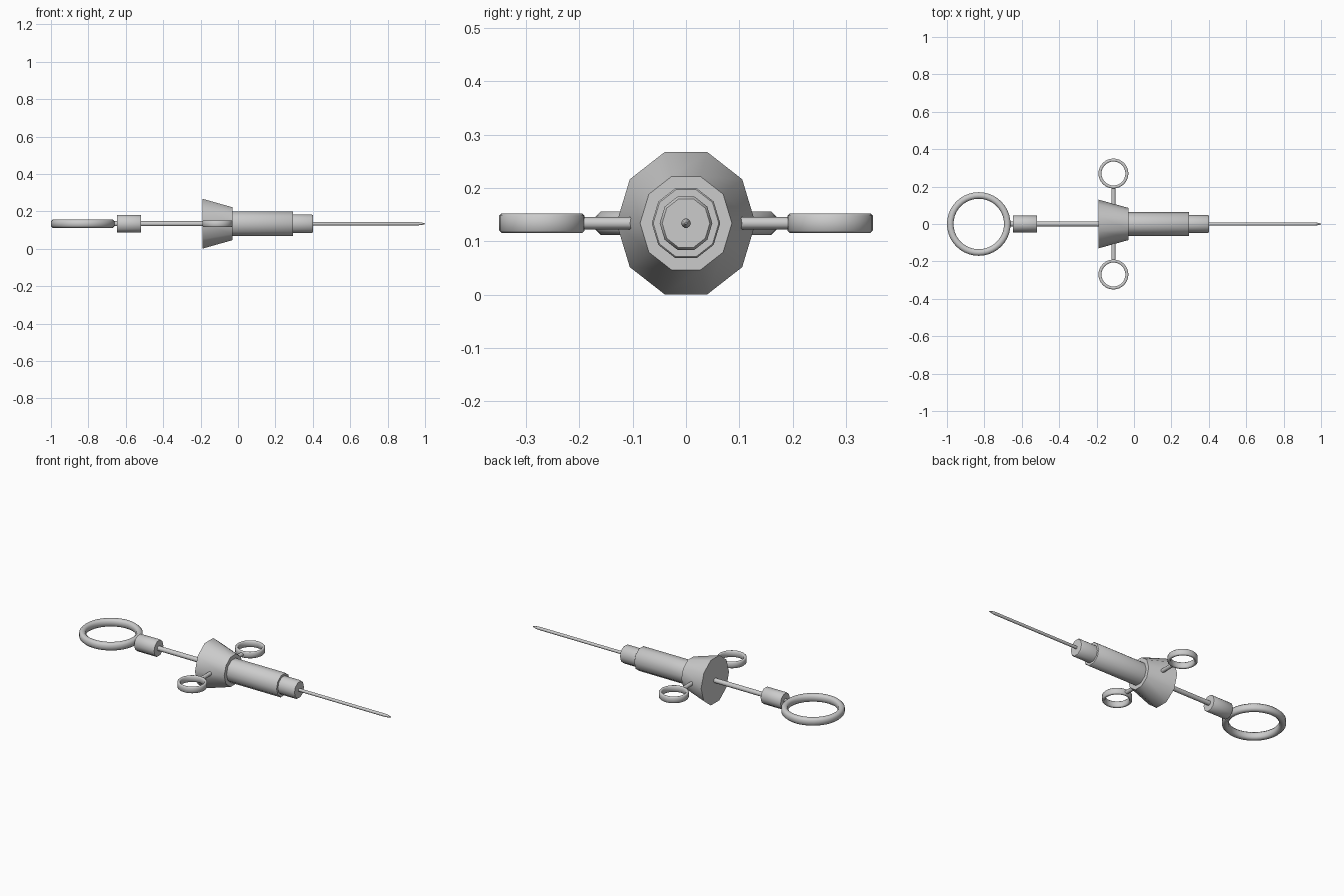
import bpy, bmesh, math

if "Cube" in bpy.data.objects:
    bpy.data.objects.remove(bpy.data.objects["Cube"])

AXIS_Z = 0.134


def finish(bm, name, angle=45):
    bmesh.ops.recalc_face_normals(bm, faces=bm.faces)
    mesh = bpy.data.meshes.new(name)
    bm.to_mesh(mesh)
    bm.free()
    ob = bpy.data.objects.new(name, mesh)
    bpy.context.collection.objects.link(ob)
    bpy.ops.object.select_all(action='DESELECT')
    ob.select_set(True)
    bpy.context.view_layer.objects.active = ob
    bpy.ops.object.shade_smooth_by_angle(angle=math.radians(angle))
    return ob


def turned(name, profile, sides=10, squash=0.93):
    """Capped solid turned about the long axis; profile is (x, radius)."""
    bm = bmesh.new()
    loops = []
    for x, r in profile:
        angles = [2 * math.pi * i / sides for i in range(sides)]
        loops.append([bm.verts.new((x, r * squash * math.cos(a), AXIS_Z + r * math.sin(a)))
                      for a in angles])
    for a, b in zip(loops, loops[1:]):
        for i in range(sides):
            j = (i + 1) % sides
            bm.faces.new((a[i], a[j], b[j], b[i]))
    bm.faces.new(loops[0])
    bm.faces.new(loops[-1])
    return finish(bm, name)


def ring(name, x, y, inner, outer, half_h, bevel, segments=32):
    """Flat lying ring with a chamfered rectangular section."""
    section = [(outer, -half_h + bevel), (outer, half_h - bevel),
               (outer - bevel, half_h), (inner + bevel, half_h),
               (inner, half_h - bevel), (inner, -half_h + bevel),
               (inner + bevel, -half_h), (outer - bevel, -half_h)]
    bm = bmesh.new()
    loops = []
    for k in range(segments):
        a = 2 * math.pi * k / segments
        loops.append([bm.verts.new((x + r * math.cos(a), y + r * math.sin(a), AXIS_Z + z))
                      for r, z in section])
    for k in range(segments):
        a, b = loops[k], loops[(k + 1) % segments]
        for i in range(8):
            j = (i + 1) % 8
            bm.faces.new((a[i], a[j], b[j], b[i]))
    return finish(bm, name, 50)


# Body: flared grip, barrel and stepped nose
turned("flared_grip", [(-0.19, 0.14), (-0.03, 0.0925)])
turned("barrel", [(-0.04, 0.069), (0.292, 0.069), (0.295, 0.066)])
turned("nose", [(0.285, 0.053), (0.393, 0.053), (0.4, 0.048)])

# Needle with tapered tip
turned("needle", [(0.39, 0.009), (0.965, 0.009), (0.985, 0.006), (1.0, 0.002)], 10, 1)

# Plunger: rod, knob, neck and thumb ring
turned("plunger_rod", [(-0.53, 0.014), (-0.18, 0.014)], 10, 1)
turned("plunger_knob", [(-0.648, 0.047), (-0.645, 0.049), (-0.521, 0.049), (-0.518, 0.047)])
turned("ring_neck", [(-0.67, 0.014), (-0.64, 0.014)], 10, 1)
ring("thumb_ring", -0.83, 0, 0.135, 0.17, 0.022, 0.010, 40)

# Finger rings and their arms on both sides
for side, label in ((1, "left"), (-1, "right")):
    ring("finger_ring_" + label, -0.11, side * 0.27, 0.064, 0.08, 0.018, 0.004)
    bm = bmesh.new()
    bmesh.ops.create_cone(bm, cap_ends=True, segments=10, radius1=0.0115,
                          radius2=0.0115, depth=0.11)
    for v in bm.verts:
        x, y, z = v.co
        v.co = (-0.11 + x, side * 0.142 + z, AXIS_Z + y)
    finish(bm, "finger_arm_" + label)
